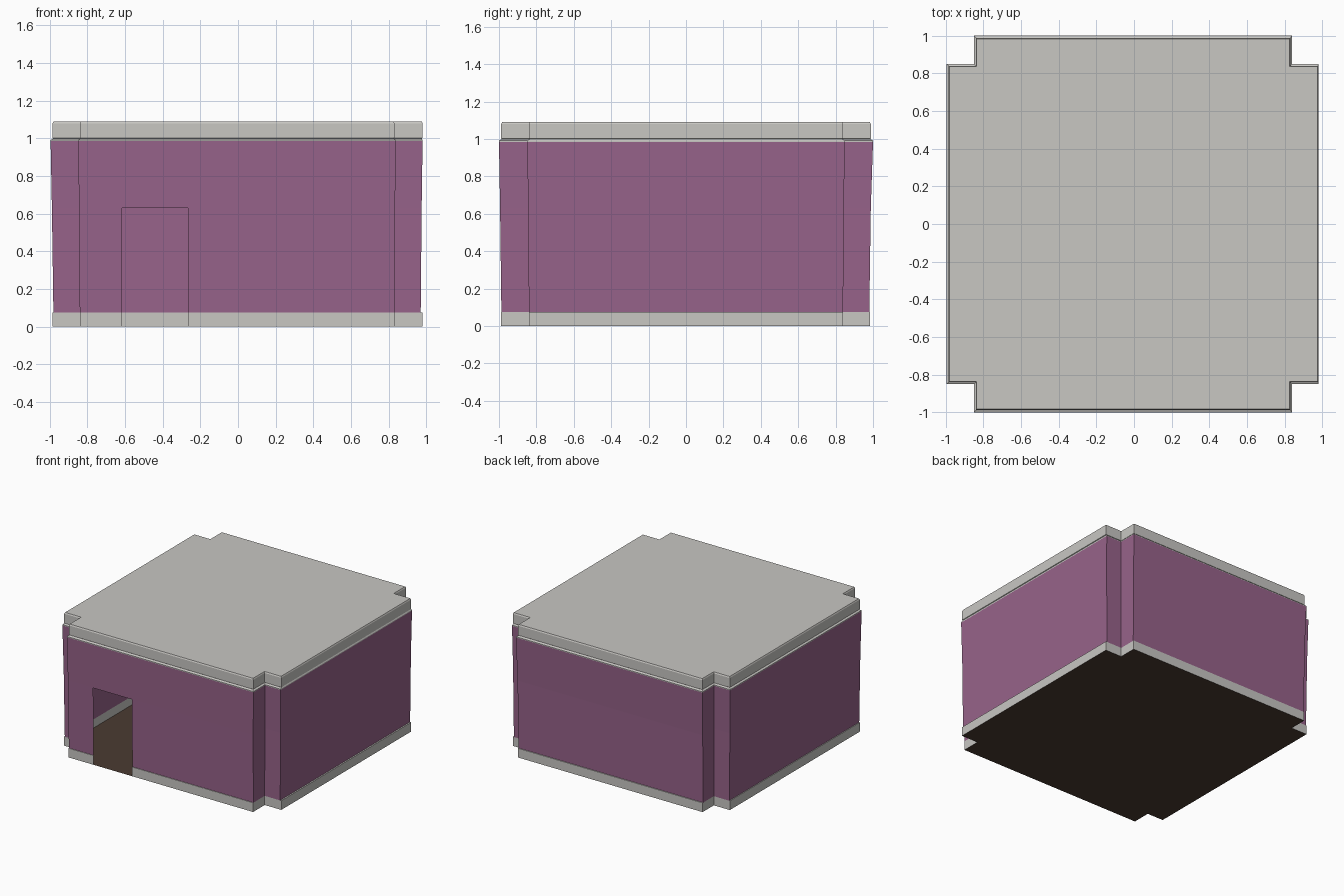
import bpy, bmesh

if "Cube" in bpy.data.objects:
    bpy.data.objects.remove(bpy.data.objects["Cube"])

DOOR = (-0.615, -0.265)   # doorway left and right
DOOR_TOP = 0.63


def material(name, rgb):
    m = bpy.data.materials.new(name)
    m.diffuse_color = (*rgb, 1)
    m.use_nodes = True
    m.node_tree.nodes["Principled BSDF"].inputs["Base Color"].default_value = m.diffuse_color
    return m


PURPLE = material("purple wall", (0.31, 0.125, 0.255))
GREY = material("light grey trim", (0.58, 0.57, 0.545))
BROWN = material("dark brown floor", (0.07, 0.043, 0.031))


def outline(x0, x1, y0, y1, notch=0.845):
    """Square with notched corners, counter-clockwise; first edges run along the front."""
    n = notch - 0.01
    return [(-notch, y0), (DOOR[0], y0), (DOOR[1], y0), (n, y0),
            (n, -notch), (x1, -notch), (x1, notch), (n, notch),
            (n, y1), (-notch, y1), (-notch, notch), (x0, notch),
            (x0, -notch), (-notch, -notch)]


def shell(name, rings, mat, door=False, cap=False):
    """Skin between (z, outline) rings, optionally leaving the doorway open."""
    bm = bmesh.new()
    loops = [[bm.verts.new((x, y, z)) for x, y in pts] for z, pts in rings]
    n = len(loops[0])
    for k in range(len(loops) - 1):
        a, b = loops[k], loops[k + 1]
        for i in range(n):
            if door and i == 1 and rings[k + 1][0] <= DOOR_TOP:
                continue
            j = (i + 1) % n
            bm.faces.new((a[i], a[j], b[j], b[i]))
    if cap:
        bm.faces.new(loops[-1])
    me = bpy.data.meshes.new(name)
    bm.to_mesh(me)
    bm.free()
    me.materials.append(mat)
    ob = bpy.data.objects.new(name, me)
    bpy.context.collection.objects.link(ob)
    return ob


# Outlines at the different heights; the walls lean slightly outward
base = outline(-0.985, 0.98, -0.99, 0.985, 0.84)
wall_low = outline(-0.98, 0.97, -0.987, 0.98, 0.84)
wall_mid = outline(-0.988, 0.975, -0.994, 0.988, 0.843)
wall_top = outline(-0.995, 0.98, -1.0, 1.0, 0.85)
roof = outline(-0.985, 0.98, -0.988, 0.988, 0.84)
roof_in = outline(-0.98, 0.975, -0.983, 0.983, 0.835)

# Floor, skirting with door gap, and thin walls
shell("floor", [(0.0, base)], BROWN, cap=True)
shell("base_skirting", [(0.0, base), (0.075, base), (0.076, wall_low)], GREY, door=True)
shell("walls", [(0.075, wall_low), (DOOR_TOP, wall_mid), (0.985, wall_top)], PURPLE, door=True)

# Sloped flange under the roof, and the roof slab with a softened rim
shell("roof_flange", [(0.985, wall_top), (0.992, wall_top), (1.0, roof_in)], GREY)
shell("roof_slab", [(1.0, roof_in), (1.003, roof), (1.08, roof), (1.09, roof_in)], GREY, cap=True)
